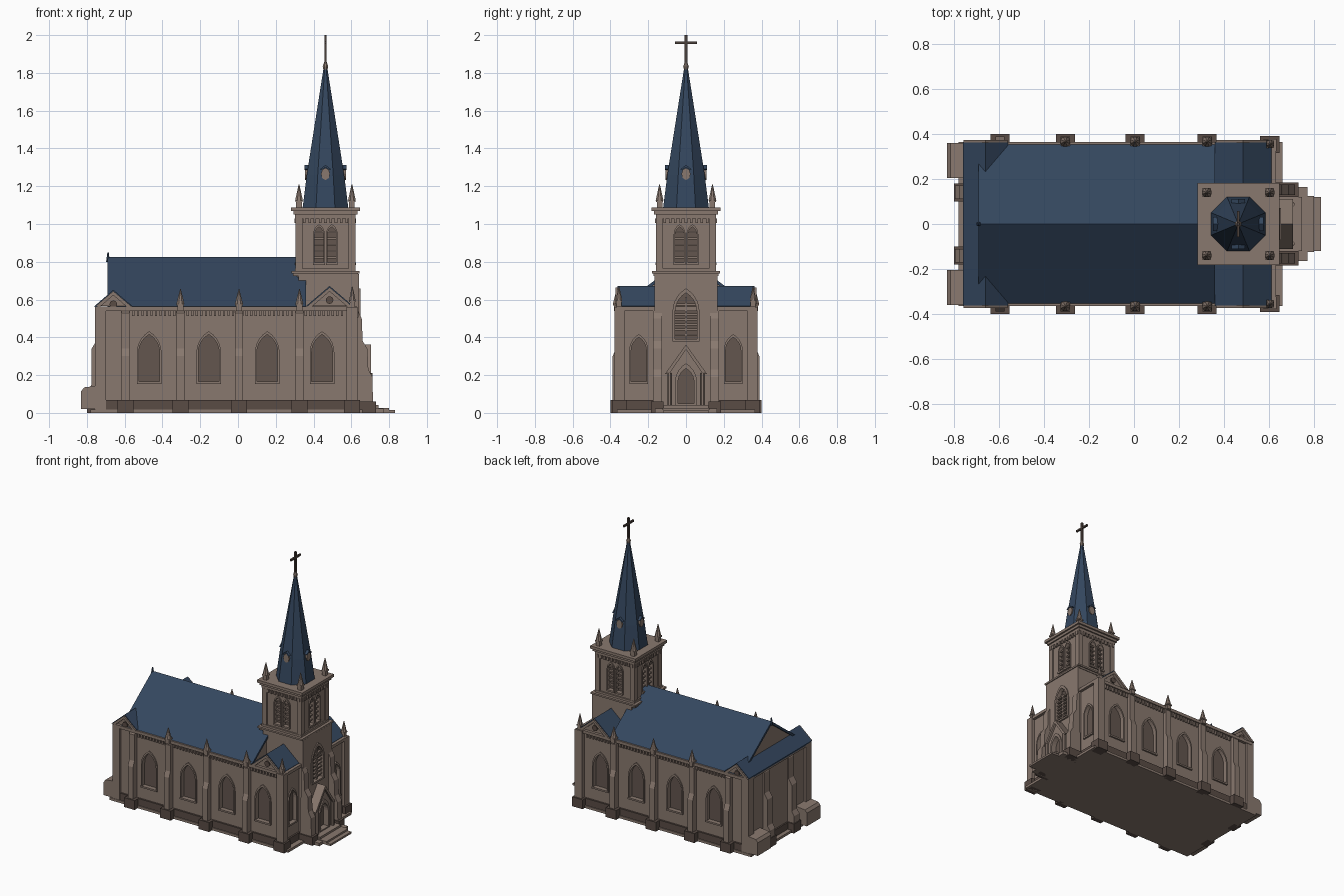
import bpy, bmesh, math

if "Cube" in bpy.data.objects:
    bpy.data.objects.remove(bpy.data.objects["Cube"])


def material(name, rgb):
    m = bpy.data.materials.new(name)
    m.diffuse_color = (*rgb, 1)
    m.use_nodes = True
    m.node_tree.nodes["Principled BSDF"].inputs["Base Color"].default_value = m.diffuse_color
    return m


STONE = material("taupe stone", (0.25, 0.19, 0.158))
DARK = material("dark stone", (0.10, 0.072, 0.06))
GLASS = material("window brown", (0.125, 0.092, 0.077))
SLATE = material("blue slate", (0.034, 0.062, 0.112))
IRON = material("iron brown", (0.07, 0.05, 0.042))


# A piece is a pair of matching 3D rings; solid() skins and caps them.
def solid(name, mat, pieces):
    bm = bmesh.new()
    for lo, hi in pieces:
        a = [bm.verts.new(p) for p in lo]
        b = [bm.verts.new(p) for p in hi]
        n = len(a)
        bm.faces.new(a)
        bm.faces.new(b)
        for i in range(n):
            j = (i + 1) % n
            bm.faces.new((a[i], a[j], b[j], b[i]))
    bmesh.ops.recalc_face_normals(bm, faces=bm.faces)
    me = bpy.data.meshes.new(name)
    bm.to_mesh(me)
    bm.free()
    me.materials.append(mat)
    ob = bpy.data.objects.new(name, me)
    bpy.context.collection.objects.link(ob)
    return ob


def at(axis, u, d, z):
    return (d, u, z) if axis == 'x' else (u, d, z)


def prism(pts, axis, a, b):
    return [at(axis, u, a, z) for u, z in pts], [at(axis, u, b, z) for u, z in pts]


def box(x0, x1, y0, y1, z0, z1):
    return prism([(x0, z0), (x1, z0), (x1, z1), (x0, z1)], 'y', y0, y1)


def cone(x, y, r0, r1, z0, z1, n=8):
    def ring(r, z):
        return [(x + r * math.cos(math.tau * (i + .5) / n),
                 y + r * math.sin(math.tau * (i + .5) / n), z) for i in range(n)]
    return ring(r0, z0), ring(r1, z1)


def pinnacle(x, y, z, h, r):
    return [cone(x, y, r, r, z, z + h * .25, 4), cone(x, y, r * 1.3, r * 1.3, z + h * .25, z + h * .32, 4),
            cone(x, y, r * 1.05, .002, z + h * .32, z + h, 8)]


def arch(c, w, z0, z1, n=5):
    zs = z1 - .866 * w
    arc = [(w * math.cos(math.pi / 3 * i / n) - w / 2, zs + w * math.sin(math.pi / 3 * i / n))
           for i in range(n + 1)]
    right = [(w / 2, z0)] + arc
    return [(c + u, z) for u, z in right] + [(c - u, z) for u, z in right[-2::-1]]


def arch_trim(axis, c, w, z0, z1, t, a, b):
    inner, outer = arch(c, w, z0, z1), arch(c, w + 2 * t, z0, z1 + 1.7 * t)
    return [prism([inner[i], outer[i], outer[i + 1], inner[i + 1]], axis, a, b)
            for i in range(len(inner) - 1)]


# Cuts pointed recesses in a wall; adds panes, trim, sills and optional louvres
def windows(label, wall, specs, louvres=0, t=.01, depth=.025):
    cuts, panes, trim, slats = [], [], [], []
    for axis, s, d, c, w, z0, z1 in specs:
        pts = arch(c, w, z0, z1)
        back = d - s * depth
        cuts.append(prism(pts, axis, back, d + s * .03))
        panes.append(prism(pts, axis, back - s * .004, back + s * .004))
        trim += arch_trim(axis, c, w, z0, z1, t, d - s * .005, d + s * .008)
        h = w / 2 + t
        trim.append(prism([(c - h, z0 - .012), (c + h, z0 - .012), (c + h, z0), (c - h, z0)],
                          axis, d - s * .005, d + s * .012))
        for i in range(louvres):
            z = z0 + (z1 - z0 - .5 * w) * (i + .7) / louvres
            slats.append(prism([(c - w / 2, z), (c + w / 2, z), (c + w / 2, z + .01), (c - w / 2, z + .01)],
                               axis, back, d - s * .004))
    cutter = solid(label + "_cutter", DARK, cuts)
    cutter.hide_render = True
    cutter.hide_viewport = True
    mod = wall.modifiers.new("recesses", 'BOOLEAN')
    mod.object, mod.operation, mod.solver = cutter, 'DIFFERENCE', 'EXACT'
    solid(label + "_panes", GLASS, panes)
    solid(label + "_trim", STONE, trim)
    if slats:
        solid(label + "_louvres", STONE, slats)


SIDES = (-1, 1)
TX = .463  # tower centre

# Nave walls with side and end windows
nave = solid("nave_walls", STONE, [box(-.74, .61, -.345, .345, 0, .56)])
specs = [('y', s, s * .345, x, .11, .165, .415) for s in SIDES for x in (-.47, -.155, .155, .445)]
specs += [('x', 1, .61, s * .25, .08, .165, .40) for s in SIDES]
windows("nave_windows", nave, specs)

# Plinth and base
solid("plinth", DARK, [box(-.75, .622, -.358, .358, .018, .068)])
solid("base_slab", STONE, [box(-.78, .66, -.365, .365, 0, .018)])

# Cornice with dentils under the eaves
cornice = []
for s in SIDES:
    y0, y1 = sorted((s * .34, s * .365))
    cornice.append(box(-.745, .615, y0, y1, .54, .562))
    y0, y1 = sorted((s * .34, s * .357))
    cornice += [box(-.56 + i * .024, -.548 + i * .024, y0, y1, .512, .54) for i in range(47)]
cornice += [box(-.755, -.73, -.36, .36, .54, .562), box(.60, .63, -.365, .365, .54, .562)]
solid("eaves_cornice", STONE, cornice)

# Stepped side buttresses with pinnacles
butt, feet, spikes = [], [], []
for s in SIDES:
    for x in (-.595, -.305, .005, .325):
        prof = [(s * .34, .018), (s * .388, .018), (s * .388, .30), (s * .372, .34),
                (s * .372, .53), (s * .345, .565)]
        butt.append(prism(prof, 'x', x - .021, x + .021))
        y0, y1 = sorted((s * .34, s * .4))
        feet.append(box(x - .042, x + .042, y0, y1, 0, .068))
        if x > -.5:
            spikes += pinnacle(x, s * .366, .54, .115, .022)
    # corner piers at the tower end
    y0, y1 = sorted((s * .325, s * .378))
    butt.append(box(.575, .632, y0, y1, .018, .56))
    y0, y1 = sorted((s * .315, s * .39))
    feet.append(box(.56, .645, y0, y1, 0, .068))
    spikes += pinnacle(.605, s * .355, .56, .11, .018)
    # corner piers at the rear
    y0, y1 = sorted((s * .30, s * .362))
    butt.append(box(-.757, -.70, y0, y1, .018, .56))
    # rear end buttresses
    prof = [(-.73, .018), (-.795, .018), (-.795, .12), (-.775, .15), (-.775, .34), (-.75, .38),
            (-.75, .53), (-.73, .56)]
    y0, y1 = sorted((s * .11, s * .17))
    butt.append(prism(prof, 'y', y0, y1))
    y0, y1 = sorted((s * .10, s * .18))
    feet.append(box(-.80, -.73, y0, y1, 0, .068))
solid("buttresses", STONE, butt)
solid("buttress_feet", DARK, feet)
solid("buttress_pinnacles", STONE, spikes)

# Low sloped blocks against the rear wall
prof = [(-.73, .02), (-.83, .02), (-.83, .115), (-.815, .135), (-.73, .145)]
solid("rear_blocks", STONE, [prism(prof, 'y', s * .205, s * .36) for s in SIDES])


# Gable roofs: stone core plus two slate slopes
def gable_roof(name, axis, c, half, z0, z1, a, b, th=.014, inset=.012):
    core = [(c - half + .012, z0), (c + half - .012, z0), (c, z1 - .016)]
    solid(name + "_gable", STONE, [prism(core, axis, a + inset, b - inset)])
    slopes = [[(c + s * half, z0), (c, z1), (c, z1 - th * 1.5), (c + s * (half - .005), z0 - th)] for s in SIDES]
    solid(name + "_slates", SLATE, [prism(p, axis, a, b) for p in slopes])


gable_roof("main_roof", 'x', 0, .362, .555, .825, -.69, .36)
solid("ridge_end_finial", SLATE, [cone(-.688, 0, .012, .004, .80, .85, 6)])
gable_roof("rear_cross_roof", 'y', -.66, .10, .565, .652, -.362, .362)
gable_roof("front_cross_roof", 'y', .485, .125, .565, .672, -.362, .362)

# Gable fronts: raking trim and a round boss
rake, boss = [], []
for s in SIDES:
    for c, h, z0, z1 in ((-.66, .098, .562, .645), (.485, .122, .562, .665)):
        for k in SIDES:
            rake.append(prism([(c + k * h, z0), (c, z1), (c, z1 - .022), (c + k * (h - .028), z0)],
                              'y', s * .34, s * .372))
    for c, z in ((-.66, .575), (.485, .597)):
        ring = [(c + .02 * math.cos(math.tau * i / 12), z + .02 * math.sin(math.tau * i / 12)) for i in range(12)]
        boss.append(prism(ring, 'y', s * .34, s * .36))
solid("gable_rakes", STONE, rake)
solid("gable_bosses", DARK, boss)

# Tower lower stage with the great window
lower = solid("tower_lower", STONE, [box(.32, .64, -.168, .168, 0, .735)])
windows("great_window", lower, [('x', 1, .64, 0, .115, .39, .635)], louvres=7, t=.014)
solid("great_window_mullion", STONE, [box(.618, .637, -.006, .006, .39, .61)])

# Tower belfry with paired lancets on each side
belfry = solid("tower_belfry", STONE, [box(TX - .15, TX + .15, -.15, .15, .72, 1.08)])
specs = [('y', s, s * .15, TX + k * .034, .046, .795, .985) for s in SIDES for k in SIDES]
specs += [('x', s, TX + s * .15, k * .034, .046, .795, .985) for s in SIDES for k in SIDES]
windows("belfry_windows", belfry, specs, louvres=5, t=.008)


# Square bands around the tower
def band(r, z0, z1):
    return box(TX - r, TX + r, -r, r, z0, z1)


bands = [band(.172, .725, .738), band(.18, .738, .75), band(.16, .75, .765),
         band(.16, 1.03, 1.05), band(.17, 1.05, 1.068), band(.182, 1.068, 1.088)]
for s in SIDES:
    for i in range(-5, 6):
        u = i * .028
        y0, y1 = sorted((s * .14, s * .163))
        bands.append(box(TX + u - .007, TX + u + .007, y0, y1, 1.005, 1.03))
        x0, x1 = sorted((TX + s * .14, TX + s * .163))
        bands.append(box(x0, x1, u - .007, u + .007, 1.005, 1.03))
    for k in SIDES:  # corner strips
        bands.append(box(TX + s * .14 - .018, TX + s * .14 + .018, k * .14 - .018, k * .14 + .018, .75, 1.04))
solid("tower_bands", STONE, bands)
solid("tower_pinnacles", STONE, [p for s in SIDES for k in SIDES
                                 for p in pinnacle(TX + s * .14, k * .14, 1.085, .125, .021)])

# Tower front buttresses
prof = [(.62, .018), (.715, .018), (.712, .19), (.69, .23), (.685, .34), (.66, .38), (.655, .50), (.635, .54)]
solid("tower_buttresses", STONE, [prism(prof, 'y', s * .128, s * .176) for s in SIDES])
solid("tower_buttress_feet", DARK, [box(.62, .73, min(s * .12, s * .185), max(s * .12, s * .185), 0, .06)
                                    for s in SIDES])

# Gabled entrance porch with recessed door
porch = solid("porch", STONE, [prism([(-.10, .018), (.10, .018), (.10, .215), (0, .345), (-.10, .215)],
                                     'x', .62, .69)])
windows("door", porch, [('x', 1, .69, 0, .085, .05, .235)], t=.016, depth=.035)
solid("porch_rakes", STONE, [prism([(k * .112, .205), (0, .362), (0, .335), (k * .09, .205)], 'x', .63, .705)
                             for k in SIDES])
solid("porch_columns", STONE, [cone(.70, k * .088, .013, .013, .03, .21) for k in SIDES])
solid("entrance_steps", STONE, [box(.64, .83, -.12, .12, 0, .014), box(.64, .80, -.125, .125, .014, .027),
                                box(.62, .77, -.165, .165, 0, .022), box(.64, .745, -.12, .12, .02, .042)])

# Octagonal spire, round vents and little dormer hoods
solid("spire", SLATE, [cone(TX, 0, .131, .107, 1.085, 1.26), cone(TX, 0, .107, .010, 1.26, 1.83)])
vents, hoods = [], []
for s in SIDES:
    for axis, c, o in (('x', 0, TX), ('y', TX, 0)):
        ring = [(c + .024 * math.cos(math.tau * i / 8), 1.265 + .032 * math.sin(math.tau * i / 8)) for i in range(8)]
        vents.append(prism(ring, axis, o + s * .085, o + s * .108))
        hood = [(c - .03, 1.29), (c, 1.312), (c + .03, 1.29), (c + .022, 1.285), (c, 1.30), (c - .022, 1.285)]
        hoods.append(prism(hood, axis, o + s * .08, o + s * .112))
solid("spire_vents", STONE, vents)
solid("spire_vent_hoods", SLATE, hoods)

# Finial and cross
solid("spire_finial", STONE, [cone(TX, 0, .011, .016, 1.815, 1.835), cone(TX, 0, .016, .006, 1.835, 1.86)])
solid("cross", IRON, [box(TX - .006, TX + .006, -.007, .007, 1.85, 2.0),
                      box(TX - .006, TX + .006, -.057, .057, 1.952, 1.965)])
